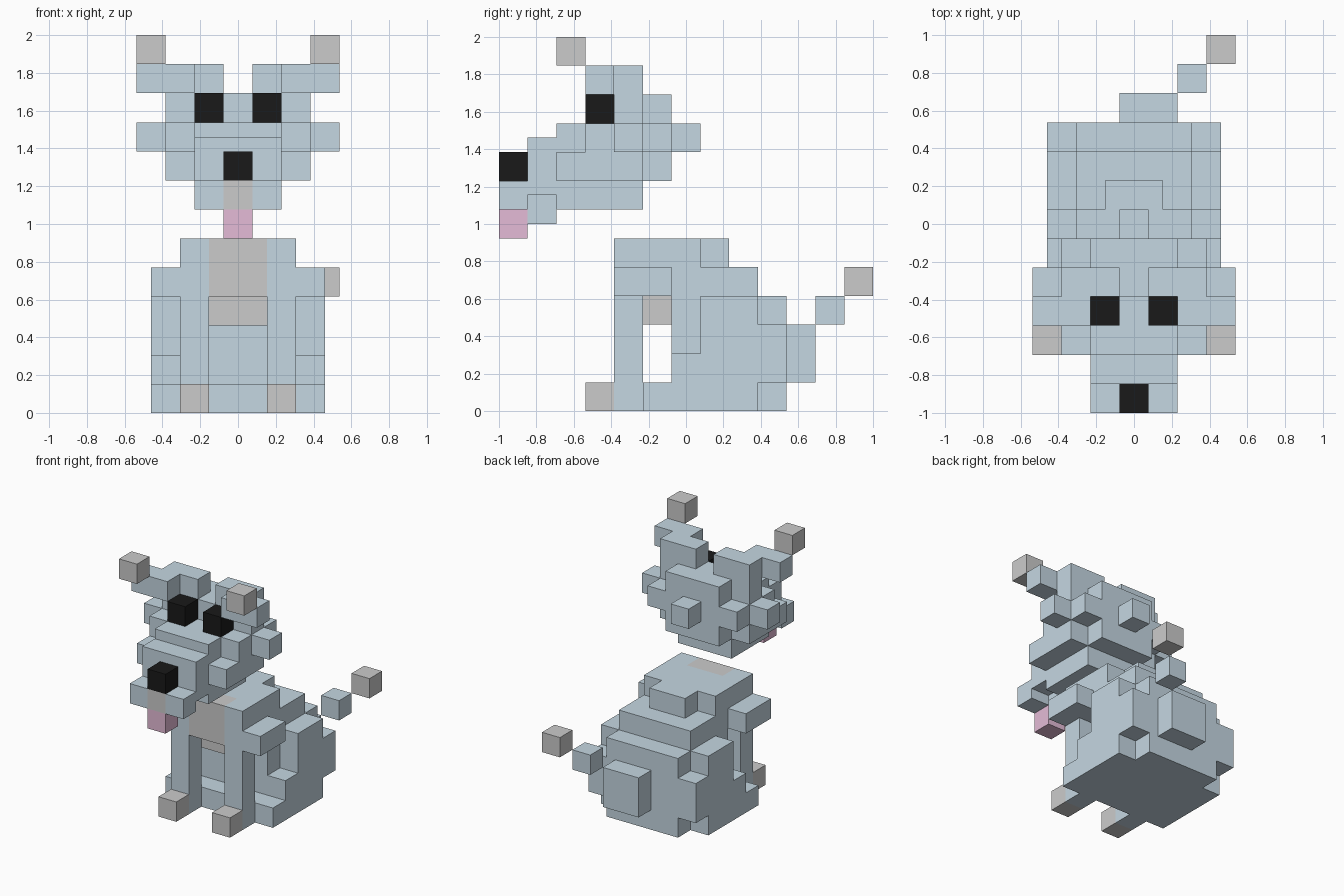
import bpy, bmesh
from mathutils import Vector

if "Cube" in bpy.data.objects:
    bpy.data.objects.remove(bpy.data.objects["Cube"])

H = 1 / 13          # half of one block; all boxes below are in this unit


def material(name, rgb):
    m = bpy.data.materials.new(name)
    m.diffuse_color = (*rgb, 1)
    m.use_nodes = True
    m.node_tree.nodes["Principled BSDF"].inputs["Base Color"].default_value = m.diffuse_color
    return m


BLUE = material("blue_fur", (0.56, 0.68, 0.76))
BLACK = material("black", (0.01, 0.01, 0.01))
PINK = material("pink", (0.78, 0.5, 0.68))


def blocks(name, boxes, mat=None, mirror=False):
    """Merge boxes (x0,x1,y0,y1,z0,z1) into one skin without inner faces."""
    cells = set()
    for x0, x1, y0, y1, z0, z1 in boxes:
        cells |= {(x, y, z) for x in range(x0, x1)
                  for y in range(y0, y1) for z in range(z0, z1)}
    if mirror:
        cells |= {(-x - 1, y, z) for x, y, z in cells}
    bm = bmesh.new()
    for c in cells:
        for axis in range(3):
            for side in (0, 1):
                n = list(c)
                n[axis] += 2 * side - 1
                if tuple(n) in cells:
                    continue
                quad = []
                for a, b in ((0, 0), (1, 0), (1, 1), (0, 1)):
                    p = Vector(c)
                    p[axis] += side
                    p[(axis + 1) % 3] += a
                    p[(axis + 2) % 3] += b
                    quad.append(bm.verts.new(p * H))
                bm.faces.new(quad if side else quad[::-1])
    bmesh.ops.remove_doubles(bm, verts=bm.verts, dist=0.001)
    bmesh.ops.dissolve_limit(bm, angle_limit=0.01, verts=bm.verts, edges=bm.edges)
    me = bpy.data.meshes.new(name)
    bm.to_mesh(me)
    bm.free()
    ob = bpy.data.objects.new(name, me)
    bpy.context.collection.objects.link(ob)
    if mat:
        me.materials.append(mat)


# Body: rump, floor plate, upper torso around the chest, neck step
blocks("torso", [(-4, 4, -1, 7, 0, 8), (-6, 6, -3, -1, 0, 2),
                 (-4, 4, -3, 5, 8, 10), (-4, 4, -3, 1, 10, 12),
                 (-4, -2, -5, -3, 8, 12), (2, 4, -5, -3, 8, 12),
                 (-2, 2, 1, 3, 10, 12)], BLUE)
blocks("chest_patch", [(-2, 2, -5, -3, 8, 12), (-2, 2, -3, -1, 6, 8)])
blocks("shoulders", [(4, 6, -5, -1, 8, 10)], BLUE, True)
blocks("thighs", [(4, 6, -1, 5, 0, 2), (4, 6, -1, 7, 2, 4),
                  (4, 6, 1, 7, 4, 6), (4, 6, 1, 5, 6, 8)], BLUE, True)
blocks("front_legs", [(2, 4, -5, -3, 0, 8)], BLUE, True)
blocks("front_paws", [(2, 4, -7, -5, 0, 2)], None, True)

# Tail curling to one side
blocks("tail", [(-1, 3, 7, 9, 2, 6), (3, 5, 9, 11, 6, 8)], BLUE)
blocks("tail_tip", [(5, 7, 11, 13, 8, 10)])

# Head: jaw base, middle, brow, back knob
blocks("head", [(-3, 3, -9, -3, 14, 16), (-3, 3, -9, -1, 16, 20),
                (-3, 3, -5, -1, 20, 22), (-1, 1, -1, 1, 18, 20)], BLUE)
blocks("cheeks", [(3, 5, -9, -3, 16, 18), (3, 5, -7, -1, 18, 20),
                  (3, 5, -5, -3, 20, 22), (5, 7, -5, -3, 18, 20)], BLUE, True)
blocks("ears", [(1, 5, -5, -3, 22, 24), (3, 7, -7, -5, 22, 24)], BLUE, True)
blocks("ear_tips", [(5, 7, -9, -7, 24, 26)], None, True)
blocks("eyes", [(1, 3, -7, -5, 20, 22)], BLACK, True)

# Muzzle
blocks("muzzle", [(-3, 3, -11, -9, 15, 19), (-1, 1, -11, -9, 13, 15)], BLUE)
blocks("lips", [(1, 3, -13, -11, 14, 16)], BLUE, True)
blocks("chin", [(-1, 1, -13, -11, 14, 16)])
blocks("nose", [(-1, 1, -13, -11, 16, 18)], BLACK)
blocks("tongue", [(-1, 1, -13, -11, 12, 14)], PINK)
